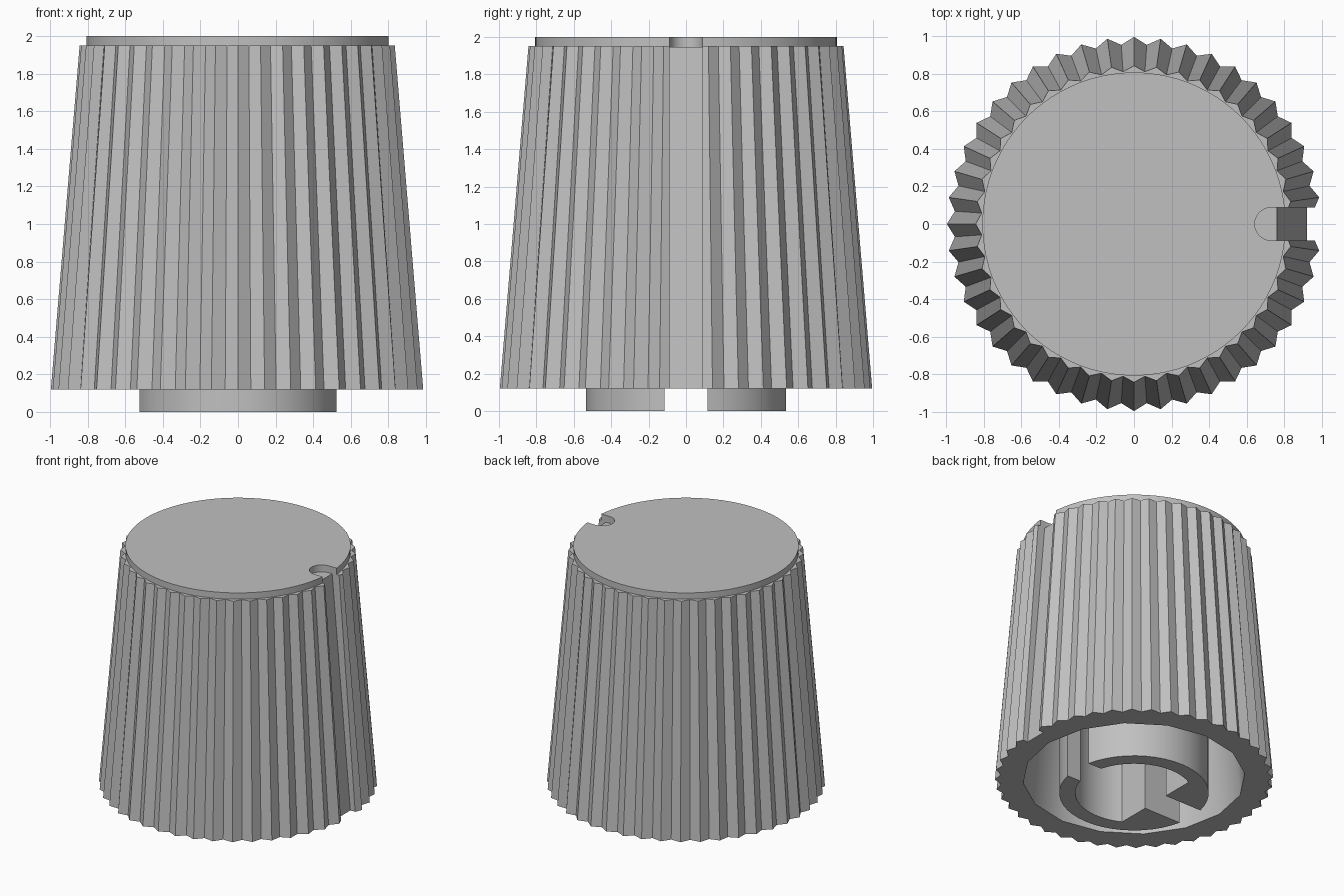
import bpy, bmesh
from math import sin, cos, pi, asin, sqrt
from mathutils import Vector

cube = bpy.data.objects.get("Cube")
if cube:
    bpy.data.objects.remove(cube, do_unlink=True)

GREY = (0.53, 0.53, 0.53, 1)
grey = bpy.data.materials.new("light grey plastic")
grey.use_nodes = True
grey.diffuse_color = GREY
for node in grey.node_tree.nodes:
    if node.type == 'BSDF_PRINCIPLED':
        node.inputs["Base Color"].default_value = GREY


def loft(name, rings):
    """Closed solid skinned through rings with equal point counts."""
    bm = bmesh.new()
    loops = [[bm.verts.new(p) for p in ring] for ring in rings]
    n = len(loops[0])
    for a, b in zip(loops, loops[1:]):
        for i in range(n):
            j = (i + 1) % n
            bm.faces.new((a[i], a[j], b[j], b[i]))
    bm.faces.new(loops[0][::-1])
    bm.faces.new(loops[-1])
    bmesh.ops.recalc_face_normals(bm, faces=bm.faces)
    mesh = bpy.data.meshes.new(name)
    bm.to_mesh(mesh)
    bm.free()
    mesh.materials.append(grey)
    obj = bpy.data.objects.new(name, mesh)
    bpy.context.collection.objects.link(obj)
    return obj


def ring(n, z, tip, valley=None):
    """Circle of n points, alternating between two radii if fluted."""
    radii = (tip, tip if valley is None else valley)
    return [Vector((radii[i % 2] * cos(2 * pi * i / n),
                    radii[i % 2] * sin(2 * pi * i / n), z)) for i in range(n)]


def prism(name, outline, low, high):
    return loft(name, [[(x, y, z) for x, y in outline] for z in (low, high)])


def activate(obj):
    bpy.ops.object.select_all(action='DESELECT')
    obj.select_set(True)
    bpy.context.view_layer.objects.active = obj


def cut(obj, cutter):
    mod = obj.modifiers.new("cut", 'BOOLEAN')
    mod.operation, mod.solver, mod.object = 'DIFFERENCE', 'EXACT', cutter
    activate(obj)
    bpy.ops.object.modifier_apply(modifier=mod.name)
    bpy.data.objects.remove(cutter, do_unlink=True)


# Fluted skirt with a plain round cap on top
TEETH, BASE, SHOULDER = 44, 0.12, 1.95
N = TEETH * 2
body = loft("fluted_body", [ring(N, BASE, 0.995, 0.955),
                            ring(N, SHOULDER, 0.842, 0.812),
                            ring(N, SHOULDER, 0.806),
                            ring(N, 2.0, 0.806)])

# Hollow underside
cut(body, loft("cavity_cutter", [ring(16, 0.0, 0.805), ring(16, 1.8, 0.66)]))

# Sloping pointer groove down the side
W = 0.088
groove = [(0.93, 0.0), (1.3, 0.0), (1.3, 2.1), (0.747, 2.1)]
cut(body, loft("groove_cutter", [[(x, y, z) for x, z in groove] for y in (-W, W)]))

# Round-ended pointer notch in the cap
notch = [(0.73 - W * sin(pi * i / 12), W * cos(pi * i / 12)) for i in range(13)]
cut(body, prism("notch_cutter", notch + [(1.2, -W), (1.2, W)], 1.945, 2.1))

# Split shaft socket: two half tubes with a flat on one side
R_OUT, R_IN, GAP, FLAT = 0.535, 0.42, 0.115, -0.2


def arc(r, start, end, steps=20):
    return [(r * cos(start + (end - start) * i / steps),
             r * sin(start + (end - start) * i / steps)) for i in range(steps + 1)]


a_out, a_in = asin(GAP / R_OUT), asin(GAP / R_IN)
flat_angle = pi - asin(sqrt(R_IN ** 2 - FLAT ** 2) / R_IN)
half = arc(R_OUT, a_out, pi - a_out) + [(FLAT, GAP)] + arc(R_IN, flat_angle, a_in)
parts = [body]
for name, side in (("socket_back", 1), ("socket_front", -1)):
    parts.append(prism(name, [(x, y * side) for x, y in half], 0.0, 1.83))

# Smooth the round walls and keep the flutes crisp
for obj in parts:
    activate(obj)
    bpy.ops.object.shade_smooth_by_angle(angle=pi / 7)
